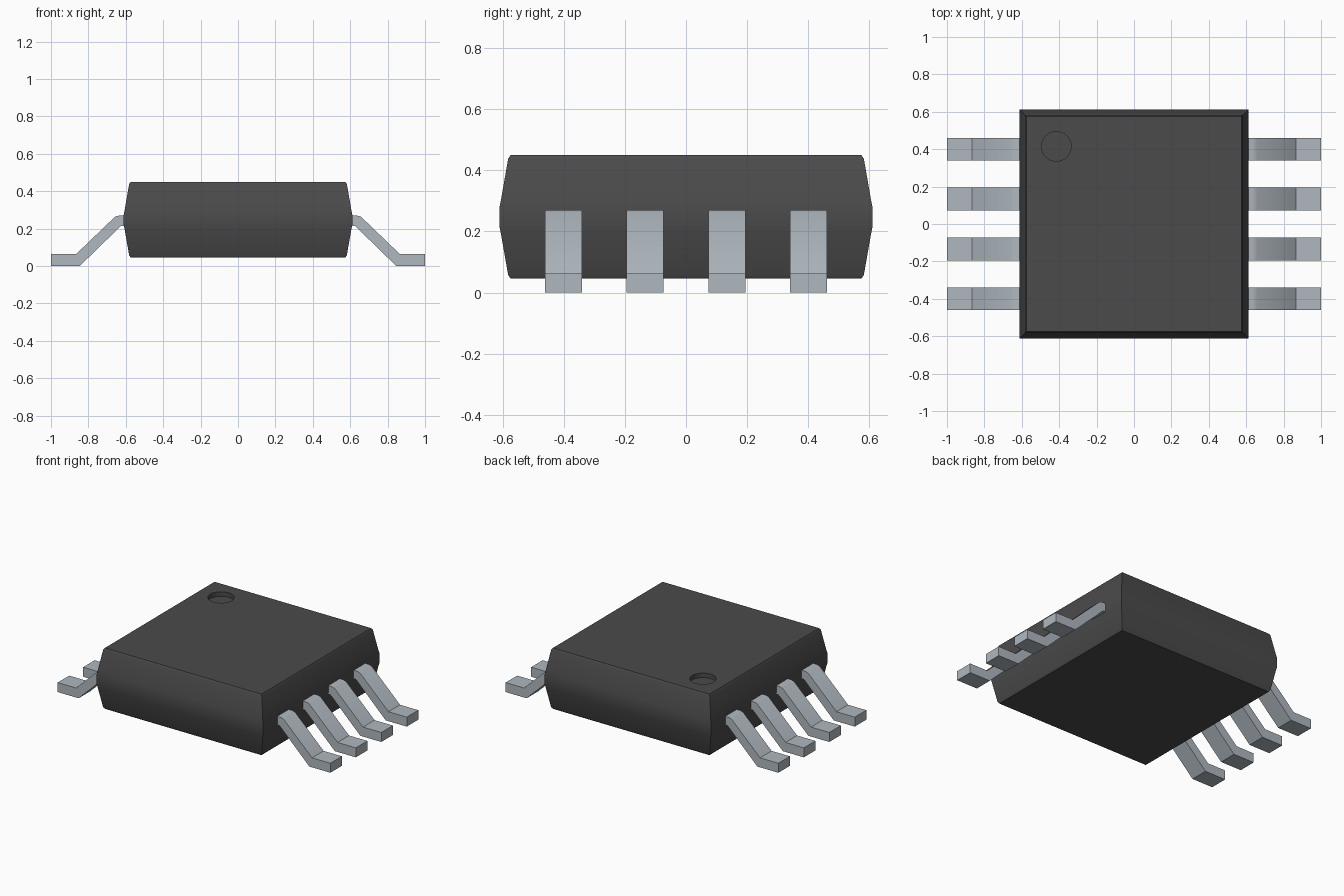
import bpy, bmesh, math

cube = bpy.data.objects.get("Cube")
if cube:
    bpy.data.objects.remove(cube, do_unlink=True)


def make_material(name, rgb, roughness, metallic=0.0):
    mat = bpy.data.materials.new(name)
    mat.diffuse_color = (*rgb, 1)
    mat.use_nodes = True
    bsdf = next(n for n in mat.node_tree.nodes if n.type == 'BSDF_PRINCIPLED')
    bsdf.inputs["Base Color"].default_value = (*rgb, 1)
    bsdf.inputs["Roughness"].default_value = roughness
    bsdf.inputs["Metallic"].default_value = metallic
    return mat


plastic = make_material("dark plastic", (0.07, 0.07, 0.07), 0.6)
metal = make_material("light metal", (0.43, 0.48, 0.52), 0.4)


def make_object(name, bm, mat):
    bmesh.ops.recalc_face_normals(bm, faces=bm.faces)
    mesh = bpy.data.meshes.new(name)
    bm.to_mesh(mesh)
    bm.free()
    mesh.materials.append(mat)
    obj = bpy.data.objects.new(name, mesh)
    bpy.context.collection.objects.link(obj)
    return obj


def activate(obj):
    bpy.ops.object.select_all(action='DESELECT')
    obj.select_set(True)
    bpy.context.view_layer.objects.active = obj


# Body: square sections stacked by (half width, height)
SECTIONS = [(0.574, 0.046), (0.582, 0.058), (0.606, 0.195), (0.611, 0.22),
            (0.611, 0.275), (0.606, 0.30), (0.582, 0.438), (0.574, 0.45)]
bm = bmesh.new()
rings = [[bm.verts.new((sx * h, sy * h, z))
          for sx, sy in ((-1, -1), (1, -1), (1, 1), (-1, 1))]
         for h, z in SECTIONS]
for low, high in zip(rings, rings[1:]):
    for i in range(4):
        j = (i + 1) % 4
        bm.faces.new((low[i], low[j], high[j], high[i]))
bm.faces.new(rings[0])
bm.faces.new(rings[-1])
body = make_object("body", bm, plastic)

# Round marker recess in the top
bm = bmesh.new()
bmesh.ops.create_cone(bm, cap_ends=True, segments=48, radius1=0.079,
                      radius2=0.079, depth=0.06)
bmesh.ops.translate(bm, verts=bm.verts, vec=(-0.415, 0.415, 0.45))
cutter = make_object("recess_cutter", bm, plastic)
cutter.hide_render = True
activate(body)
cut = body.modifiers.new("recess", 'BOOLEAN')
cut.operation = 'DIFFERENCE'
cut.solver = 'EXACT'
cut.object = cutter
bpy.ops.object.modifier_apply(modifier=cut.name)
bpy.data.objects.remove(cutter, do_unlink=True)
bpy.ops.object.shade_smooth_by_angle(angle=math.radians(30))

# Leads: bent strip profile in (x, z), extruded along y, four per side
PROFILE = [(0.56, 0.27), (0.635, 0.27), (0.657, 0.264), (0.866, 0.063),
           (1.0, 0.063), (1.0, 0.0), (0.846, 0.0), (0.627, 0.213),
           (0.56, 0.213)]
WIDTH = 0.121
PITCH = 0.267


def make_lead(name, side, y):
    bm = bmesh.new()
    face = bm.faces.new([bm.verts.new((side * x, y - WIDTH / 2, z))
                         for x, z in PROFILE])
    out = bmesh.ops.extrude_face_region(bm, geom=[face])
    moved = [v for v in out["geom"] if isinstance(v, bmesh.types.BMVert)]
    bmesh.ops.translate(bm, verts=moved, vec=(0, WIDTH, 0))
    lead = make_object(name, bm, metal)
    activate(lead)
    bpy.ops.object.shade_smooth_by_angle(angle=math.radians(30))


for label, side in (("left", 1), ("right", -1)):
    for i in range(4):
        make_lead(f"{label}_lead_{i + 1}", side, (i - 1.5) * PITCH)
